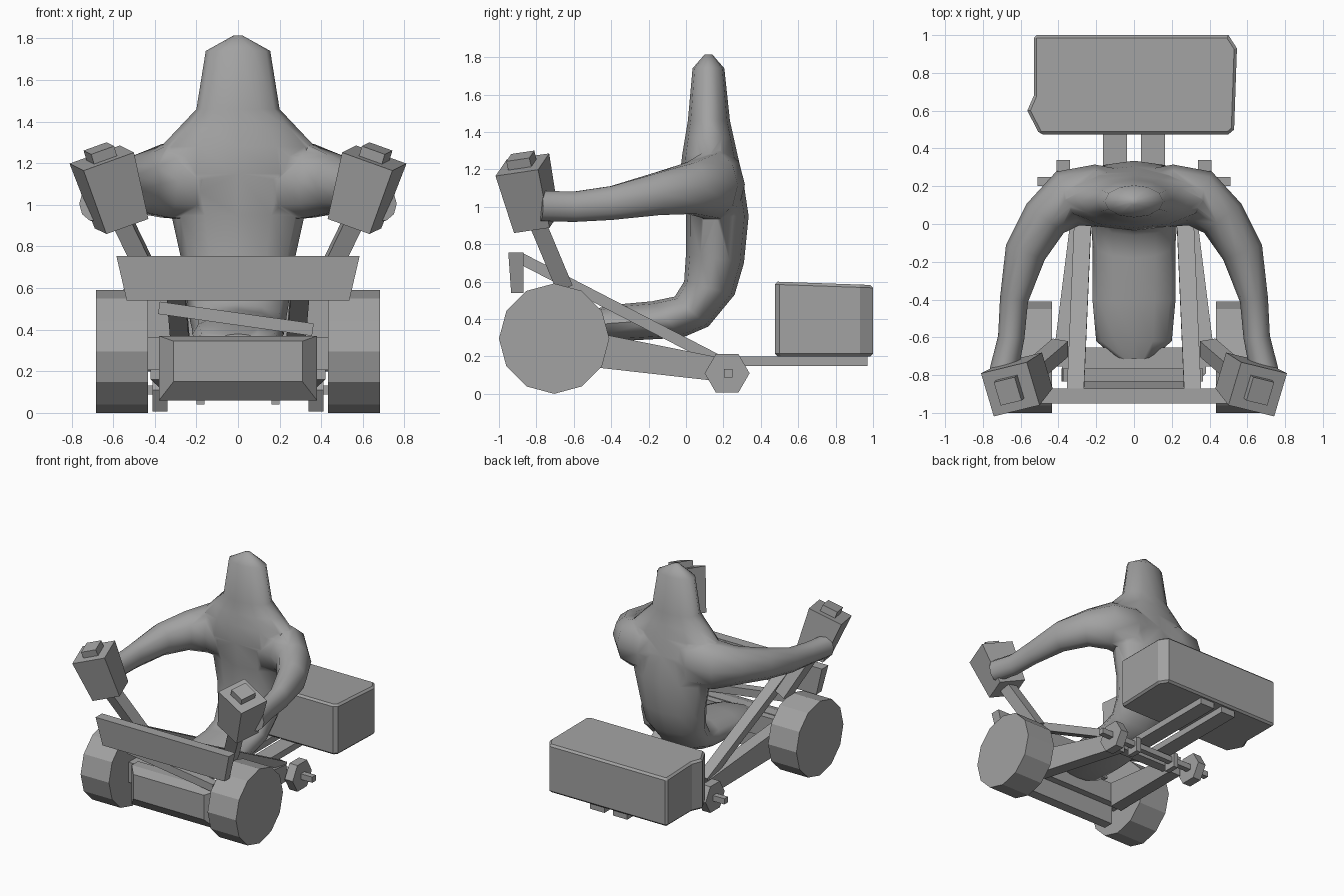
import bpy, bmesh, math
from mathutils import Vector

cube = bpy.data.objects.get("Cube")
if cube:
    bpy.data.objects.remove(cube, do_unlink=True)

grey = bpy.data.materials.new("plain_grey")
grey.use_nodes = True
grey.diffuse_color = (0.36, 0.36, 0.36, 1)
for node in grey.node_tree.nodes:
    if node.type == 'BSDF_PRINCIPLED':
        node.inputs["Base Color"].default_value = grey.diffuse_color


def finish(name, bm):
    bmesh.ops.recalc_face_normals(bm, faces=bm.faces)
    mesh = bpy.data.meshes.new(name)
    bm.to_mesh(mesh)
    bm.free()
    mesh.materials.append(grey)
    ob = bpy.data.objects.new(name, mesh)
    bpy.context.collection.objects.link(ob)
    return ob


def loft(name, rings):
    """Skin a list of rings of equal length and cap both ends."""
    bm = bmesh.new()
    loops = [[bm.verts.new(p) for p in ring] for ring in rings]
    n = len(loops[0])
    for a, b in zip(loops, loops[1:]):
        for i in range(n):
            j = (i + 1) % n
            bm.faces.new((a[i], a[j], b[j], b[i]))
    bm.faces.new(loops[0])
    bm.faces.new(loops[-1])
    return finish(name, bm)


def ring(centre, u, v, n=12):
    angles = [2 * math.pi * i / n for i in range(n)]
    return [Vector(centre) + u * math.cos(a) + v * math.sin(a) for a in angles]


def bar(name, p, q, w, h, ref=(1, 0, 0), taper=1.0):
    """Rectangular beam from p to q, w wide along ref and h deep, scaled by taper at q."""
    p, q, ref = Vector(p), Vector(q), Vector(ref)
    z = (q - p).normalized()
    x = (ref - z * ref.dot(z)).normalized()
    y = z.cross(x)
    corners = [(-1, -1), (1, -1), (1, 1), (-1, 1)]
    return loft(name, [[e + (x * a * w + y * b * h) * s / 2 for a, b in corners]
                       for e, s in ((p, 1), (q, taper))])


def cross_bar(name, x, y, z, depth, height):
    return bar(name, (-x, y, z), (x, y, z), depth, height, ref=(0, 1, 0))


def box(name, lo, hi):
    mid = [(a + b) / 2 for a, b in zip(lo, hi)]
    return bar(name, (mid[0], mid[1], lo[2]), (mid[0], mid[1], hi[2]), hi[0] - lo[0], hi[1] - lo[1])


def wheel(name, x0, x1, y, z, r, n):
    u, v = Vector((0, r, 0)), Vector((0, 0, r))
    return loft(name, [ring((x, y, z), u, v, n) for x in (x0, x1)])


# Torso, head and lap: front y, front z, back y, back z, half width
sections = [
    (0.10, 1.815, 0.14, 1.815, 0.02), (0.035, 1.74, 0.205, 1.74, 0.155),
    (0.01, 1.46, 0.235, 1.46, 0.20), (-0.005, 1.37, 0.255, 1.37, 0.285),
    (-0.02, 1.28, 0.275, 1.28, 0.37), (-0.035, 1.15, 0.305, 1.15, 0.40),
    (0.0, 0.95, 0.335, 0.95, 0.32), (0.0, 0.75, 0.31, 0.70, 0.27),
    (-0.01, 0.60, 0.26, 0.53, 0.25), (-0.06, 0.52, 0.12, 0.36, 0.23),
    (-0.18, 0.495, -0.02, 0.30, 0.22), (-0.40, 0.475, -0.40, 0.28, 0.22),
    (-0.62, 0.42, -0.62, 0.28, 0.20), (-0.715, 0.38, -0.70, 0.30, 0.10),
]
rings = []
for yf, zf, yb, zb, w in sections:
    front, back = Vector((0, yf, zf)), Vector((0, yb, zb))
    rings.append(ring((front + back) / 2, Vector((w, 0, 0)), (back - front) / 2))
torso = loft("rider_body", rings)

# Arms: x, y, z, half thickness, half height
arm_path = [
    (0.02, 0.15, 1.13, 0.13, 0.13), (0.20, 0.15, 1.12, 0.165, 0.205),
    (0.35, 0.135, 1.115, 0.155, 0.185), (0.47, 0.03, 1.10, 0.125, 0.145),
    (0.575, -0.15, 1.07, 0.11, 0.12), (0.635, -0.40, 1.02, 0.075, 0.095),
    (0.65, -0.60, 1.0, 0.07, 0.085), (0.69, -0.78, 1.005, 0.075, 0.085),
]
arms = []
for side, s in (("left", 1), ("right", -1)):
    pts = [Vector((s * p[0], p[1], p[2])) for p in arm_path]
    rings = []
    for i, p in enumerate(pts):
        d = pts[min(i + 1, len(pts) - 1)] - pts[max(i - 1, 0)]
        across = Vector((-d.y, d.x, 0)).normalized()
        rings.append(ring(p, across * arm_path[i][3], Vector((0, 0, arm_path[i][4])), 10))
    arms.append(loft(side + "_arm", rings))

# Fuse the arms into the torso
bpy.context.view_layer.objects.active = torso
torso.select_set(True)
for arm in arms:
    mod = torso.modifiers.new("fuse", 'BOOLEAN')
    mod.operation = 'UNION'
    mod.solver = 'EXACT'
    mod.object = arm
    bpy.ops.object.modifier_apply(modifier=mod.name)
    bpy.data.objects.remove(arm, do_unlink=True)
bpy.ops.object.shade_smooth_by_angle(angle=math.radians(60))

# Mirrored chassis parts
for side, s in (("left", 1), ("right", -1)):
    wheel(side + "_front_wheel", s * 0.433, s * 0.682, -0.705, 0.295, 0.295, 12)
    wheel(side + "_rear_wheel", s * 0.34, s * 0.41, 0.22, 0.11, 0.12, 6)
    bar(side + "_upper_frame_bar", (s * 0.31, -0.885, 0.725), (s * 0.265, 0.16, 0.185), 0.09, 0.06)
    # Tapered lower arm between the wheels
    ends = [(0.42, -0.65, 0.16, 0.36), (0.32, 0.15, 0.07, 0.2)]
    loft(side + "_lower_arm", [
        [Vector((s * (x + a), y, z)) for a, z in ((-0.1, lo), (0, lo), (0, hi), (-0.1, hi))]
        for x, y, lo, hi in ends])
    # Steering lever with a flared, twisted block grip and knob
    bar(side + "_lever", (s * 0.39, -0.655, 0.58), (s * 0.57, -0.81, 0.95), 0.09, 0.09)
    low, high = Vector((s * 0.56, -0.80, 0.91)), Vector((s * 0.655, -0.875, 1.225))
    axis = (high - low).normalized()
    twist = (0.89, s * -0.21, s * -0.37)
    bar(side + "_grip_block", low, high, 0.22, 0.2, twist, 1.2)
    bar(side + "_grip_knob", high, high + axis * 0.05, 0.12, 0.13, twist)
    box(side + "_cargo_rail", (s * 0.1 - 0.063, 0.05, 0.15), (s * 0.1 + 0.063, 0.97, 0.2))
    box(side + "_axle_bracket", (s * 0.18 - 0.02, 0.17, 0.04), (s * 0.18 + 0.02, 0.27, 0.16))

# Axles and cross members
cross_bar("front_axle", 0.45, -0.705, 0.285, 0.1, 0.16)
cross_bar("rear_axle", 0.51, 0.225, 0.11, 0.045, 0.045)
cross_bar("rear_cross_bar", 0.30, 0.1, 0.14, 0.08, 0.06)
bar("tie_rod", (-0.38, -0.8, 0.505), (0.36, -0.8, 0.4), 0.07, 0.06, ref=(0, 1, 0))


def rect(y, w, lo, hi):
    return [Vector((x, y, z)) for x, z in ((-w, lo), (w, lo), (w, hi), (-w, hi))]


# Front beam with chamfered face
loft("front_beam", [rect(-0.71, 0.38, 0.06, 0.37), rect(-0.79, 0.38, 0.06, 0.37),
                    rect(-0.87, 0.31, 0.15, 0.345)])

# Flared bumper plate
loft("bumper", [[Vector((x * w, y, z)) for x, y in ((-1, f), (1, f), (1, b), (-1, b))]
                for z, w, f, b in ((0.54, 0.535, -0.935, -0.87), (0.755, 0.585, -0.95, -0.87))])

# Rear cargo box with dented corners and a gently sloping lid
outline = [(-0.53, 1.0), (0.50, 1.0), (0.545, 0.93), (0.53, 0.5), (0.50, 0.475),
           (-0.50, 0.475), (-0.565, 0.6), (-0.53, 0.68)]
cargo = loft("cargo_box", [
    [Vector((x, y, 0.2)) for x, y in outline],
    [Vector((x, y, 0.6 - (y - 0.475) * 0.035)) for x, y in outline]])
bevel = cargo.modifiers.new("edge_chamfer", 'BEVEL')
bevel.width = 0.015
bevel.segments = 1
bevel.limit_method = 'ANGLE'
bevel.angle_limit = math.radians(60)
